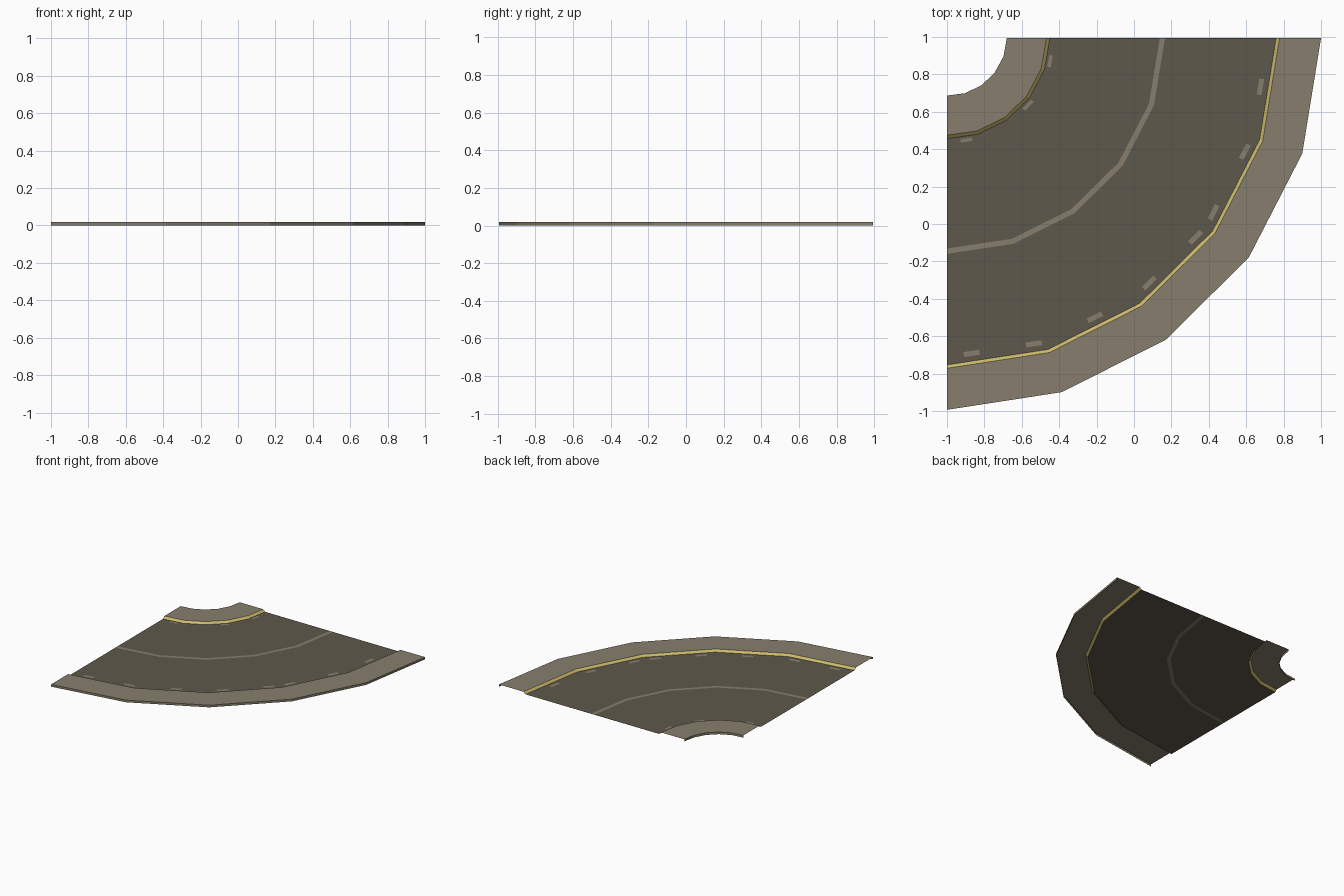
import bpy, math

if "Cube" in bpy.data.objects:
    bpy.data.objects.remove(bpy.data.objects["Cube"])

SEGS = 5                     # flat facets in the quarter turn
CX, CY = -1.0, 0.9935        # centre of the bend
TOP, ROAD = 0.018, 0.001     # kerb and road heights


def material(name, rgb):
    m = bpy.data.materials.new(name)
    m.diffuse_color = (*rgb, 1)
    m.use_nodes = True
    m.node_tree.nodes["Principled BSDF"].inputs["Base Color"].default_value = m.diffuse_color
    return m


kerb_mat = material("kerb_stone", (0.245, 0.213, 0.155))
road_mat = material("asphalt", (0.114, 0.099, 0.070))
yellow_mat = material("yellow_paint", (0.60, 0.49, 0.15))


def corner(r, i):
    a = math.radians(90) * i / SEGS
    r -= 0.013 * i / SEGS    # bend tightens very slightly towards one end
    return CX + r * math.cos(a), CY - r * math.sin(a)


def point(r, z, u):
    """Position at radius r, height z, u facets round the bend."""
    i = min(int(u), SEGS - 1)
    f = u - i
    (x0, y0), (x1, y1) = corner(r, i), corner(r, i + 1)
    return x0 + (x1 - x0) * f, y0 + (y1 - y0) * f, z


def sweep(name, profiles, mat, spans=None):
    """Sweep open (radius, height) profiles round the bend as sheets."""
    verts, faces = [], []
    for profile in profiles:
        for u0, u1 in spans or [(i, i + 1) for i in range(SEGS)]:
            for (ra, za), (rb, zb) in zip(profile, profile[1:]):
                n = len(verts)
                verts += [point(ra, za, u0), point(ra, za, u1),
                          point(rb, zb, u1), point(rb, zb, u0)]
                faces.append((n, n + 1, n + 2, n + 3))
    me = bpy.data.meshes.new(name)
    me.from_pydata(verts, [], faces)
    me.materials.append(mat)
    ob = bpy.data.objects.new(name, me)
    bpy.context.collection.objects.link(ob)
    return ob


# Raised kerbs with their outward side walls
sweep("inner_kerb", [[(0.32, 0), (0.32, TOP), (0.532, TOP)]], kerb_mat)
sweep("outer_kerb", [[(1.778, TOP), (2.0, TOP), (2.0, 0)]], kerb_mat)

# Yellow sloping kerb faces
sweep("inner_yellow_edge", [[(0.532, TOP), (0.550, ROAD)]], yellow_mat)
sweep("outer_yellow_edge", [[(1.760, ROAD), (1.778, TOP)]], yellow_mat)

# Road surface either side of the centre line
sweep("road", [[(0.550, ROAD), (1.138, ROAD)],
               [(1.166, ROAD), (1.760, ROAD)]], road_mat)
sweep("centre_line", [[(1.138, ROAD), (1.166, ROAD)]], kerb_mat)

# Worn remains of the edge lines
PZ = ROAD + 0.0015
sweep("outer_worn_line", [[(1.705, PZ), (1.732, PZ)]], kerb_mat,
      [(u - 0.08, u + 0.08) for u in (0.49, 1.16, 1.84, 2.15, 2.8, 3.45, 4.12, 4.75)])
sweep("inner_worn_line", [[(0.563, PZ), (0.582, PZ)]], kerb_mat,
      [(u - 0.18, u + 0.18) for u in (0.7, 2.2, 4.4)])
